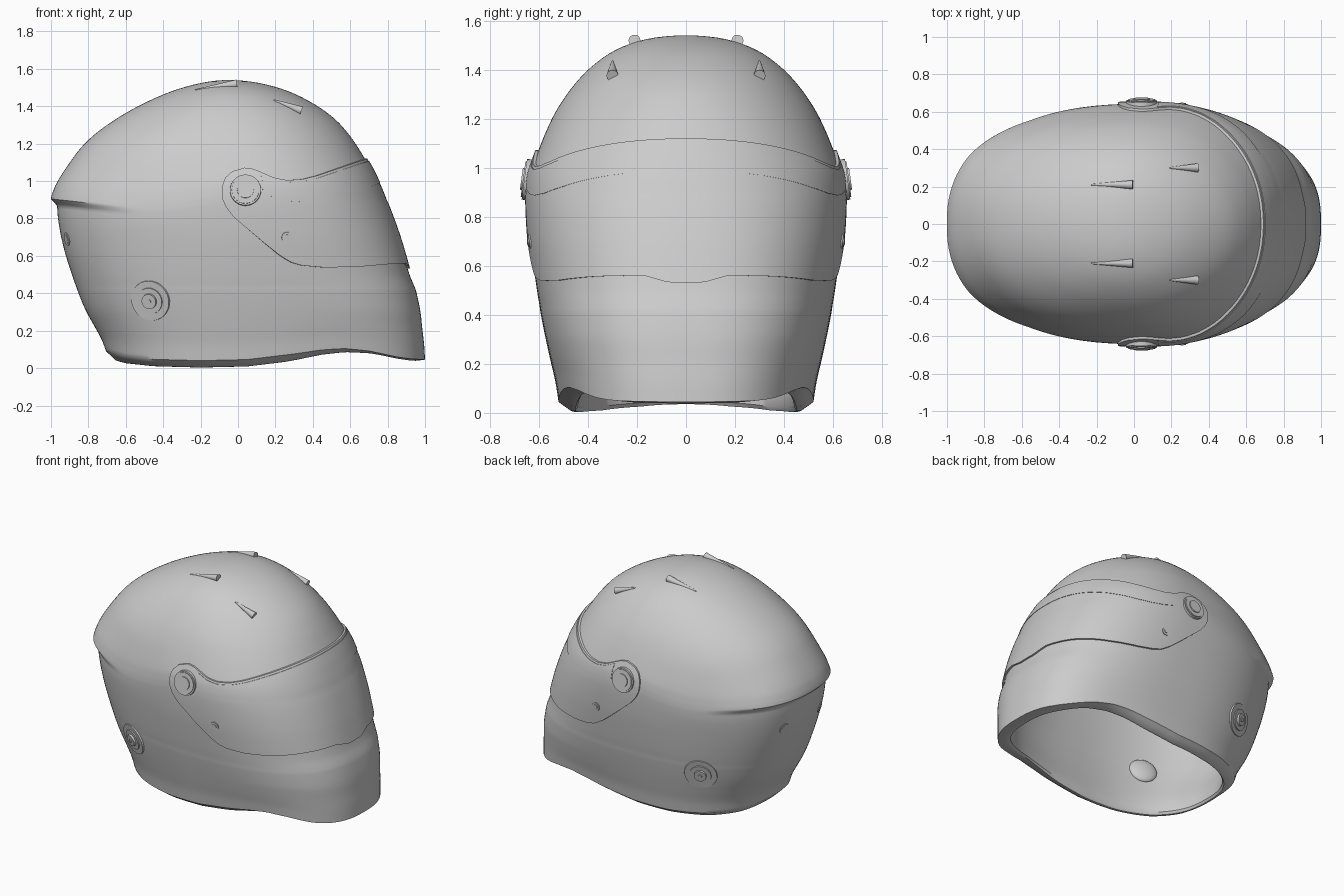
import bpy, bmesh, math
from mathutils import Vector, Matrix
from mathutils.bvhtree import BVHTree

if "Cube" in bpy.data.objects:
    bpy.data.objects.remove(bpy.data.objects["Cube"])

grey = bpy.data.materials.new("light_grey")
grey.diffuse_color = (0.6, 0.6, 0.6, 1)
grey.use_nodes = True
grey.node_tree.nodes["Principled BSDF"].inputs["Base Color"].default_value = grey.diffuse_color

# Shell levels: height, back x, front x, half width
ROWS = [
    (0.00, -.705, 1.00, .52), (0.10, -.73, .995, .533), (0.20, -.77, .985, .553),
    (0.30, -.815, .975, .573), (0.40, -.853, .955, .592), (0.44, -.867, .942, .598),
    (0.50, -.888, .917, .608), (0.60, -.92, .888, .622), (0.70, -.945, .858, .634),
    (0.80, -.962, .823, .641), (0.87, -.967, .796, .643), (0.905, -.967, .78, .642),
    (0.94, -.963, .767, .639), (0.99, -.95, .745, .63), (1.06, -.918, .712, .606),
    (1.15, -.863, .66, .57), (1.24, -.778, .60, .525), (1.33, -.655, .52, .463),
    (1.41, -.515, .41, .388), (1.48, -.355, .27, .288), (1.525, -.195, .11, .16),
    (1.54, -.05, -.05, 0)]
LAST = len(ROWS) - 1
first, top, prev = ROWS[0], ROWS[-1], ROWS[-2]
PTS = ([tuple(2 * a - b for a, b in zip(first, ROWS[1]))] + ROWS +
       [(prev[0],) + tuple(2 * a - b for a, b in zip(top[1:], prev[1:]))])


def clamp(v):
    return max(0.0, min(1.0, v))


def level(t):
    """Smoothly interpolated shell level."""
    i = min(int(t), LAST - 1)
    f = t - i
    p = PTS[i:i + 4]
    return [0.5 * (2 * b + (c - a) * f + (2 * a - 5 * b + 4 * c - d) * f * f
                   + (3 * b - a - 3 * c + d) * f ** 3) for a, b, c, d in zip(*p)]


def level_at(z):
    lo, hi = 0.0, float(LAST)
    for _ in range(30):
        mid = (lo + hi) / 2
        lo, hi = (mid, hi) if level(mid)[0] < z else (lo, mid)
    return lo


def curve(pts, x):
    """Piecewise curve through points."""
    if x <= pts[0][0]:
        return pts[0][1]
    for (x0, y0), (x1, y1) in zip(pts, pts[1:]):
        if x <= x1:
            return y0 + (y1 - y0) * (x - x0) / (x1 - x0)
    return pts[-1][1]


RIM = [(-.7, .09), (-.6, .063), (-.45, .047), (-.2, .04), (.05, .046), (.3, .076),
       (.45, .098), (.57, .105), (.7, .092), (.85, .06), (.92, .05), (1.0, .045)]


def surf(phi, t, d=0.0):
    """Point on the shell, pushed outward by d."""
    z, xb, xf, b = level(t)
    cx = .05 - .1 * clamp((z - 1) / .54)
    c, s = math.cos(phi), math.sin(phi)
    if c > 0:
        a, p = xf - cx, 2 + .35 * clamp((1.3 - z) / .5) + .3 * clamp((.8 - z) / .5)
    else:
        a, p = cx - xb, 2 + .35 * clamp((1.5 - z) / .6)
    r = (abs(c) ** p + abs(s) ** p) ** (-1 / p)
    a += d * clamp(a / .3)
    b += d * clamp(b / .3)
    x, y = cx + a * r * c, b * r * s
    if x < -.55:                                  # overhanging ridge at the back
        h = clamp((z - .872) / .033) if z < .905 else clamp((1.13 - z) / .225)
        grow = 1 + .035 * h * clamp((-x - .55) / .3)
        x, y = x * grow, y * grow
    if z < .45:                                   # wavy lower edge
        z += curve(RIM, x) * (1 - z / .45) ** 2
    if x < -.1:                                   # ridge slopes down along the sides
        k = clamp(1 - abs(z - .905) / .25)
        z -= .11 * clamp(1 + x) * clamp((-x - .1) / .45) * k * k * (3 - 2 * k)
    return Vector((x, y, z))


def finish(name, bm, angle=35):
    bmesh.ops.recalc_face_normals(bm, faces=bm.faces)
    me = bpy.data.meshes.new(name)
    bm.to_mesh(me)
    bm.free()
    me.materials.append(grey)
    ob = bpy.data.objects.new(name, me)
    bpy.context.collection.objects.link(ob)
    bpy.ops.object.select_all(action='DESELECT')
    ob.select_set(True)
    bpy.context.view_layer.objects.active = ob
    bpy.ops.object.shade_smooth_by_angle(angle=math.radians(angle))
    return ob


def skin(bm, grid, closed=False):
    rows = [[bm.verts.new(p) for p in row] for row in grid]
    for r0, r1 in zip(rows, rows[1:]):
        n = len(r0)
        for i in range(n if closed else n - 1):
            j = (i + 1) % n
            bm.faces.new((r0[i], r0[j], r1[j], r1[i]))
    return rows


# Helmet shell: outer skin, rolled lower edge, inner skin
SEG, SUB = 128, 4
angles = [2 * math.pi * i / SEG for i in range(SEG)]


def rim_ring(inset, drop):
    ring = []
    for a in angles:
        p = surf(a, 0, -inset)
        p.z = curve(RIM, p.x) - drop * (.25 + .75 * clamp((.75 - p.x) / .5))
        ring.append(p)
    return ring


grid = [[surf(a, k / SUB) for a in angles] for k in range(LAST * SUB - 1, -1, -1)]
grid += [rim_ring(.02, .015), rim_ring(.05, .036), rim_ring(.07, .037), rim_ring(.08, .02)]
for k in range(1, LAST * 2):
    ring = [surf(a, k / 2, -.08) for a in angles]
    for p in ring:
        p.z *= 1 - .045 * clamp(p.z / 1.5) ** 2
    grid.append(ring)
bm = bmesh.new()
rows = skin(bm, grid, True)
for ring, z in ((rows[0], 1.54), (rows[-1], 1.475)):
    tip = bm.verts.new((-.05, 0, z))
    for i in range(SEG):
        bm.faces.new((ring[i], ring[(i + 1) % SEG], tip))
bmesh.ops.recalc_face_normals(bm, faces=bm.faces)
bm.normal_update()
bvh = BVHTree.FromBMesh(bm)
finish("helmet_shell", bm, 40)

# Visor outlines as height along x
VIS_TOP = [(-.085, .955), (-.08, .985), (-.065, 1.02), (-.03, 1.052), (.035, 1.072),
           (.08, 1.066), (.13, 1.045), (.19, 1.018), (.26, 1.005), (.34, 1.01),
           (.42, 1.03), (.52, 1.065), (.62, 1.1), (.70, 1.127)]
VIS_LOW = [(-.085, .935), (-.08, .90), (-.06, .855), (-.02, .805), (.05, .745),
           (.14, .668), (.22, .603), (.28, .565), (.34, .548), (.45, .538),
           (.62, .54), (.8, .556), (.92, .562)]
STRIP_LOW = [(.13, .935), (.2, .91), (.28, .892), (.36, .887), (.45, .895),
             (.56, .923), (.68, .965), (.77, .998)]


def edge_height(pts, phi, notch=0.0):
    z = .95
    for _ in range(10):
        p = surf(phi, level_at(z))
        z = (z + curve(pts, p.x) - notch * clamp((.17 - abs(p.y)) / .1)) / 2
    return z


def shell_plate(name, low, high, reach, lift, notch=0, trim=0, cols=120, steps=24):
    """Curved plate on the shell between two outlines, with edge walls."""
    grid = []
    for i in range(-1, cols + 2):
        u = 2 * max(0, min(cols, i)) / cols - 1
        phi = reach * math.sin(u * math.pi / 2)
        z0, z1 = edge_height(low, phi, notch), edge_height(high, phi) - trim
        col = []
        for j in range(-1, steps + 2):
            border = i in (-1, cols + 1) or j in (-1, steps + 1)
            z = z0 + (z1 - z0) * max(0, min(steps, j)) / steps
            col.append(surf(phi, level_at(z), -.01 if border else lift))
        grid.append(col)
    bm = bmesh.new()
    skin(bm, grid)
    finish(name, bm)


shell_plate("visor", VIS_LOW, VIS_TOP, math.radians(97.6), .013, notch=.03)
shell_plate("visor_upper_strip", STRIP_LOW, VIS_TOP, math.radians(83.5), .016, trim=.012,
            steps=8)


def stack(name, origin, direction, layers, inner=0):
    """Stacked round discs (radius, height) standing on the shell."""
    loc, nor, _, _ = bvh.ray_cast(Vector(origin), Vector(direction))
    if nor.dot(Vector(direction)) > 0:
        nor = -nor
    rot = nor.to_track_quat('Z', 'Y').to_matrix().to_4x4()
    bm = bmesh.new()
    for r, h in layers:
        m = Matrix.Translation(loc + nor * (h - .03) / 2) @ rot
        bmesh.ops.create_cone(bm, cap_ends=True, segments=32, radius1=r, radius2=r * .94,
                              depth=h + .03, matrix=m)
    if inner:                                     # domed button on the inside wall
        m = Matrix.Translation(loc - nor * .08) @ rot @ Matrix.Diagonal((1, 1, .35, 1))
        bmesh.ops.create_uvsphere(bm, u_segments=32, v_segments=16, radius=inner, matrix=m)
    finish(name, bm)


def vent(name, x0, x1, y):
    """Small tapered air vent on the crown, wide end forward."""
    down = Vector((0, 0, -1))
    a = bvh.ray_cast(Vector((x0, y, 3)), down)[0]
    b = bvh.ray_cast(Vector((x1, y, 3)), down)[0] + Vector((.004, 0, .008))
    axis = b - a
    bm = bmesh.new()
    m = Matrix.Translation((a + b) / 2) @ axis.to_track_quat('Z', 'Y').to_matrix().to_4x4()
    bmesh.ops.create_cone(bm, cap_ends=True, segments=24, radius1=.004, radius2=.024,
                          depth=axis.length, matrix=m)
    finish(name, bm)


# Paired fittings on both sides
for side, s in (("right", -1), ("left", 1)):
    inward = (0, -s, 0)
    stack("visor_pivot_" + side, (.04, 2 * s, .95), inward,
          [(.088, .022), (.078, .027), (.047, .034)])
    stack("visor_screw_" + side, (.26, 2 * s, .70), inward, [(.03, .019), (.016, .024)])
    stack("strap_anchor_" + side, (-.47, 2 * s, .36), inward,
          [(.115, .002), (.075, .009), (.043, .022), (.014, .027)], inner=.095)
    stack("rear_port_" + side, (-2, .2 * s, .69), (1, 0, 0), [(.038, .004), (.026, .006)])
    vent("crown_vent_" + side, -.23, -.01, .21 * s)
    vent("brow_vent_" + side, .19, .335, .3 * s)
